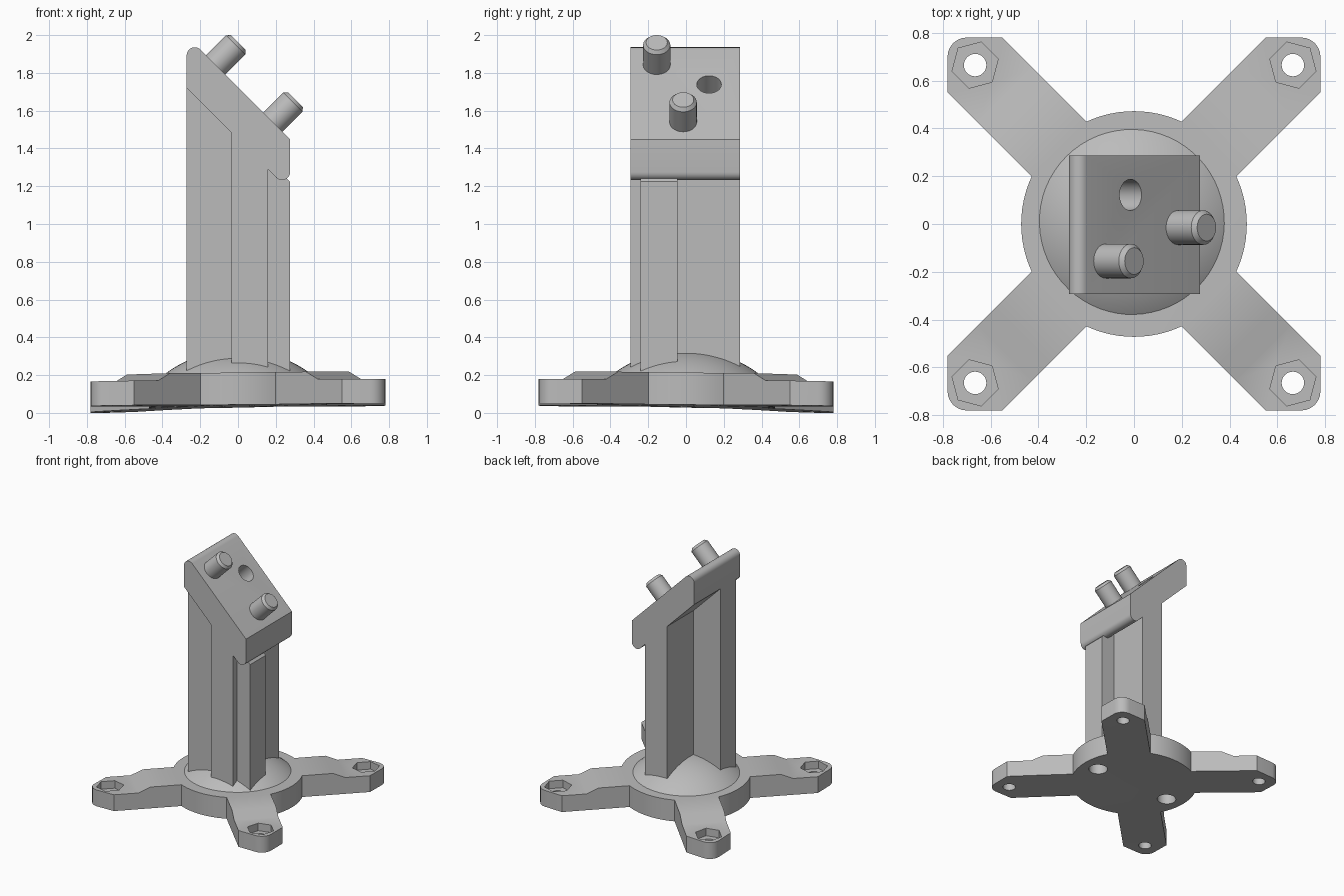
import bpy, bmesh, math
from mathutils import Vector, Matrix

if "Cube" in bpy.data.objects:
    bpy.data.objects.remove(bpy.data.objects["Cube"])

grey = bpy.data.materials.new("plain_grey")
grey.diffuse_color = (0.5, 0.5, 0.5, 1)
grey.use_nodes = True
grey.node_tree.nodes["Principled BSDF"].inputs["Base Color"].default_value = grey.diffuse_color


def finish(name, bm, smooth=True):
    """Turn a bmesh into a named object."""
    bmesh.ops.recalc_face_normals(bm, faces=bm.faces)
    me = bpy.data.meshes.new(name)
    bm.to_mesh(me)
    bm.free()
    ob = bpy.data.objects.new(name, me)
    bpy.context.collection.objects.link(ob)
    me.materials.append(grey)
    if smooth:
        shade(ob)
    return ob


def shade(ob):
    bpy.ops.object.select_all(action='DESELECT')
    ob.select_set(True)
    bpy.context.view_layer.objects.active = ob
    bpy.ops.object.shade_smooth_by_angle(angle=math.radians(30))


def prism(points, vec):
    """Extrude a closed outline of 3D points along a vector."""
    bm = bmesh.new()
    f = bm.faces.new([bm.verts.new(p) for p in points])
    r = bmesh.ops.extrude_face_region(bm, geom=[f])
    bmesh.ops.translate(bm, vec=vec,
                        verts=[v for v in r['geom'] if isinstance(v, bmesh.types.BMVert)])
    return bm


def lathe(profile, segments, matrix=Matrix()):
    """Revolve an (r, z) profile, closing both ends with caps."""
    bm = bmesh.new()
    rings = []
    for r, z in profile:
        rings.append([bm.verts.new((r * math.cos(a), r * math.sin(a), z))
                      for a in (math.tau * i / segments for i in range(segments))])
    for lo, hi in zip(rings, rings[1:]):
        for i in range(segments):
            j = (i + 1) % segments
            bm.faces.new((lo[i], lo[j], hi[j], hi[i]))
    bm.faces.new(rings[0])
    bm.faces.new(rings[-1])
    bm.transform(matrix)
    return bm


def cut(ob, cutters):
    """Subtract the cutters and bake the result."""
    for c in cutters:
        c.hide_render = True
        m = ob.modifiers.new("cut", 'BOOLEAN')
        m.operation, m.solver, m.object = 'DIFFERENCE', 'EXACT', c
    bpy.context.view_layer.update()
    me = bpy.data.meshes.new_from_object(
        ob.evaluated_get(bpy.context.evaluated_depsgraph_get()))
    ob.modifiers.clear()
    ob.data = me
    for c in cutters:
        bpy.data.objects.remove(c)


# base: disc with four diagonal arms, one outline quarter repeated
BOTTOM, TOP, PAD = 0.037, 0.207, 0.167
quarter = [(0.78, 0.55)]
quarter += [(0.70 + 0.08 * math.cos(a), 0.70 + 0.08 * math.sin(a))
            for a in (math.radians(15 * i) for i in range(7))]
quarter += [(0.55, 0.78)]
a0 = math.atan2(0.43, 0.20)
a1 = math.pi - a0
quarter += [(0.472 * math.cos(a), 0.472 * math.sin(a))
            for a in (a0 + (a1 - a0) * i / 12 for i in range(13))]
outline = []
for k in range(4):
    rot = Matrix.Rotation(k * math.pi / 2, 3, 'Z')
    outline += [rot @ Vector((x, y, BOTTOM)) for x, y in quarter]
bm = prism(outline, (0, 0, TOP - BOTTOM))
diagonals = [Vector((sx, sy, 0)).normalized()
             for sx, sy in ((1, 1), (-1, 1), (-1, -1), (1, -1))]
for d in diagonals:
    for s in (0.67, 0.76):
        bmesh.ops.bisect_plane(bm, geom=bm.verts[:] + bm.edges[:] + bm.faces[:],
                               plane_co=d * s, plane_no=d)
for v in bm.verts:
    if v.co.z > 0.1 and max(v.co.dot(d) for d in diagonals) > 0.72:
        v.co.z = PAD
base = finish("base", bm, False)

# nut pockets, bolt holes and blind underside holes
cutters = []
for d in diagonals:
    p = d * 0.94
    turn = Matrix.Rotation(math.atan2(d.y, d.x), 4, 'Z')
    place = Matrix.Translation((p.x, p.y, 0)) @ turn
    cutters.append(finish("pocket_cutter",
                          lathe([(0.1, PAD - 0.06), (0.1, 0.4)], 6, place), False))
    cutters.append(finish("bolt_cutter",
                          lathe([(0.047, -0.2), (0.047, 0.45)], 32, place), False))
for x in (-0.335, 0.335):
    cutters.append(finish("underside_cutter", lathe(
        [(0.07, -0.2), (0.07, 0.13)], 32, Matrix.Translation((x, -0.02, 0))), False))
cut(base, cutters)

# slight lean of the base towards the back left
bm = bmesh.new()
bm.from_mesh(base.data)
bmesh.ops.triangulate(bm, faces=bm.faces)
for v in bm.verts:
    u = (v.co.x - v.co.y) / 1.48
    v.co.z += 0.025 * u - 0.012 * u * u
bm.to_mesh(base.data)
bm.free()
shade(base)

# dome on the disc
R, ZC = 0.64, 0.336 - 0.64
dome_profile = [(R * math.sin(t), ZC + R * math.cos(t))
                for t in (0.68 * (1 - i / 16) + 0.003 for i in range(17))]
finish("dome", lathe(dome_profile, 64))

# cross-shaped column: both bars end under the slanted cap
X0, X1, Y0, Y1 = -0.272, 0.276, -0.293, 0.287


def column_bar(name, xa, xb, ya, yb):
    pts = [(xa, ya, 0.2), (xb, ya, 0.2), (xb, ya, 1.5 - xb), (xa, ya, 1.5 - xa)]
    finish(name, prism(pts, (0, yb - ya, 0)), False)


column_bar("column_side_bar", X0, X1, -0.24, -0.045)
column_bar("column_depth_bar", -0.035, 0.16, Y0, Y1)


# slanted cap: rounded upper corner and a rounded lower lip
def arc(cx, cz, r, start, end, n=8):
    return [(cx + r * math.cos(a), Y0, cz + r * math.sin(a))
            for a in (math.radians(start + (end - start) * i / n) for i in range(n + 1))]


cap_pts = [(X0, Y0, 1.72), (0.195, Y0, 1.253)]
cap_pts += arc(0.233, 1.275, 0.043, 225, 360)
cap_pts += [(X1, Y0, 1.448)]
cap_pts += arc(-0.229, 1.893, 0.043, 45, 180)
cap = finish("cap", prism(cap_pts, (0, Y1 - Y0, 0)), False)
tilt = Matrix.Rotation(math.pi / 4, 4, 'Y')
hole = finish("cap_hole_cutter", lathe(
    [(0.065, -0.15), (0.065, 0.2)], 40,
    Matrix.Translation((-0.015, 0.122, 1.738)) @ tilt), False)
cut(cap, [hole])
shade(cap)

# two chamfered pins square to the cap
for name, pos in (("upper_pin", (-0.118, -0.155, 1.842)),
                  ("lower_pin", (0.185, -0.015, 1.539))):
    finish(name, lathe([(0.072, -0.05), (0.072, 0.149), (0.056, 0.168)], 40,
                       Matrix.Translation(pos) @ tilt))
